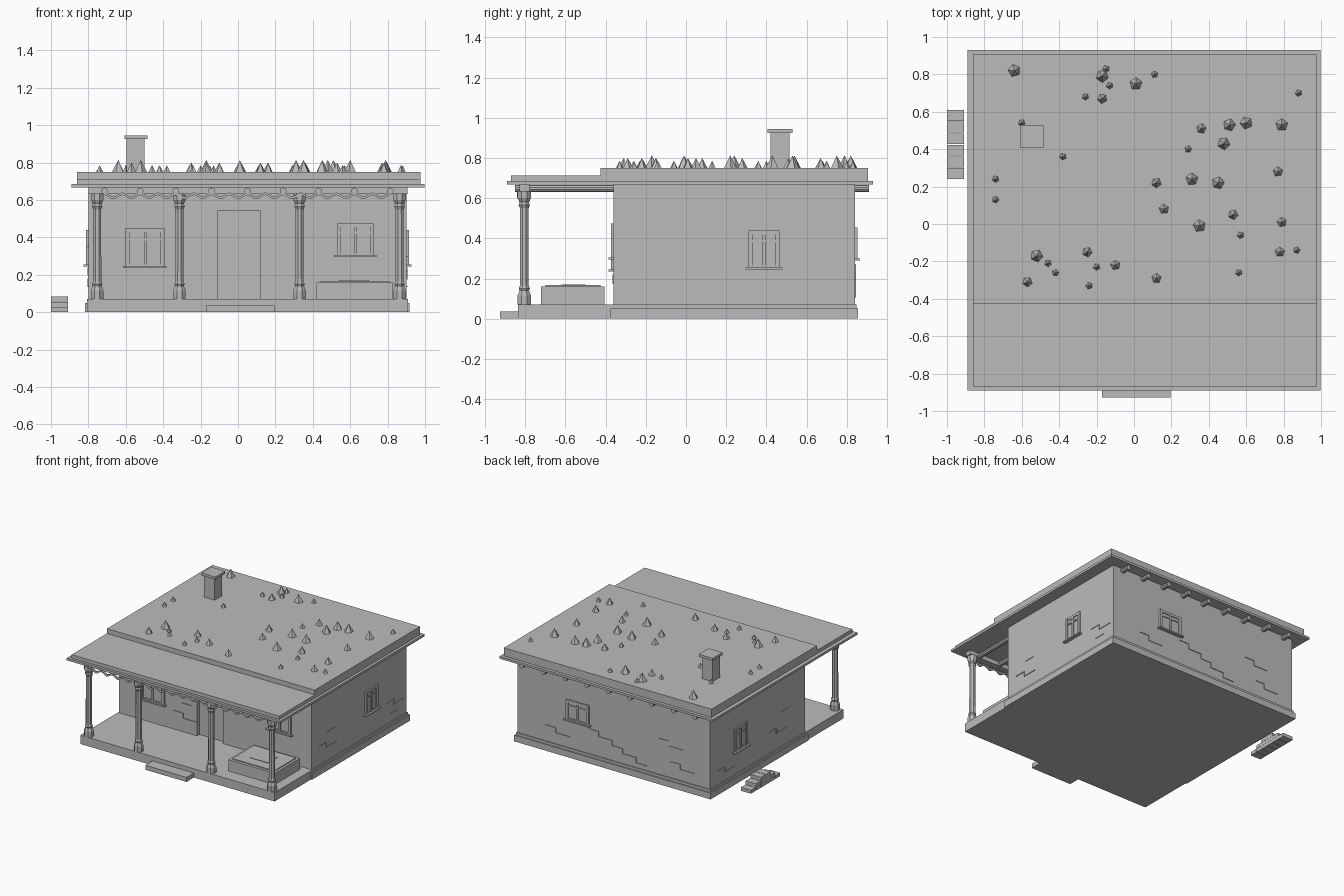
import bpy, bmesh, math, random
from mathutils import Matrix, Vector

random.seed(4)
default = bpy.data.objects.get("Cube")
if default:
    bpy.data.objects.remove(default, do_unlink=True)

clay = bpy.data.materials.new("plain grey")
clay.use_nodes = True
grey = (0.5, 0.5, 0.5, 1)
clay.diffuse_color = grey
clay.node_tree.nodes["Principled BSDF"].inputs["Base Color"].default_value = grey


def add_box(bm, x, y, z):
    """Add a box spanning the three (low, high) ranges."""
    size = Vector((x[1] - x[0], y[1] - y[0], z[1] - z[0]))
    middle = Vector((sum(x), sum(y), sum(z))) / 2
    bmesh.ops.create_cube(bm, size=1, matrix=Matrix.Translation(middle) @ Matrix.Diagonal(size).to_4x4())


def finish(bm, name, location=(0, 0, 0), turn=0):
    mesh = bpy.data.meshes.new(name)
    bm.to_mesh(mesh)
    bm.free()
    mesh.materials.append(clay)
    obj = bpy.data.objects.new(name, mesh)
    obj.location = location
    obj.rotation_euler.z = turn
    bpy.context.collection.objects.link(obj)
    return obj


def box(name, x, y, z):
    bm = bmesh.new()
    add_box(bm, x, y, z)
    return finish(bm, name)


# House body with a recessed doorway
LEFT, RIGHT, FRONT, BACK = -0.8, 0.9, -0.36, 0.84
walls = box("house_walls", (LEFT, RIGHT), (FRONT, BACK), (0, 0.67))
cutter = box("doorway_cutter", (-0.11, 0.12), (FRONT - 0.1, FRONT + 0.03), (0.07, 0.545))
cutter.hide_render = True
cutter.hide_viewport = True
cutter.display_type = 'WIRE'
cut = walls.modifiers.new("doorway", 'BOOLEAN')
cut.operation = 'DIFFERENCE'
cut.solver = 'EXACT'
cut.object = cutter

# Stepped plinth, porch floor and doorstep
for name, gap, top in (("plinth_lower", 0.017, 0.05), ("plinth_upper", 0.008, 0.07)):
    bm = bmesh.new()
    add_box(bm, (LEFT - gap, LEFT), (FRONT - gap, BACK + gap), (0, top))
    add_box(bm, (RIGHT, RIGHT + gap), (FRONT - gap, BACK + gap), (0, top))
    add_box(bm, (LEFT, RIGHT), (BACK, BACK + gap), (0, top))
    finish(bm, name)
box("porch_floor", (LEFT - 0.008, RIGHT + 0.008), (-0.835, FRONT), (0, 0.07))
box("doorstep", (-0.17, 0.195), (-0.927, -0.835), (0, 0.036))

# Roof layers
box("eaves_board", (-0.89, 0.996), (-0.89, 0.93), (0.667, 0.685))
box("main_turf", (-0.86, 0.975), (-0.425, 0.905), (0.685, 0.75))
box("porch_turf", (-0.86, 0.975), (-0.87, -0.425), (0.685, 0.712))

# Chimney
box("chimney_stack", (-0.595, -0.5), (0.42, 0.515), (0.74, 0.925))
box("chimney_cap", (-0.607, -0.484), (0.406, 0.53), (0.925, 0.945))

# Grass tufts, positions in hundredths, grouped by size
TUFTS = {
    (0.034, 0.063): [(-64, 82), (-17, 79), (1, 75), (51, 53), (60, 54), (79, 53), (48, 43),
                     (31, 24), (45, 22), (35, -1), (-52, -17)],
    (0.027, 0.05): [(-17, 67), (36, 51), (12, 22), (16, 8), (53, 5), (79, 1), (77, 28),
                    (78, -15), (12, -29), (-57, -31), (-10, -22), (-25, -15)],
    (0.019, 0.036): [(-15, 83), (-13, 74), (-26, 68), (11, 80), (88, 70), (-60, 54), (29, 40),
                     (-38, 36), (-74, 24), (-74, 13), (57, -6), (87, -14), (56, -26),
                     (-46, -21), (-42, -26), (-20, -23), (-24, -33)],
}
bm = bmesh.new()
for (radius, height), places in TUFTS.items():
    for x, y in places:
        spot = Matrix.Translation((x / 100, y / 100, 0.75 + height / 2))
        spin = Matrix.Rotation(random.uniform(0, math.tau), 4, 'Z')
        bmesh.ops.create_cone(bm, cap_ends=True, segments=5, radius1=radius, radius2=0,
                              depth=height, matrix=spot @ spin)
finish(bm, "grass_tufts")

# Round roof logs running front to back
bm = bmesh.new()
logs = [-0.714 + 0.191 * i for i in range(9)]
for x in logs:
    spot = Matrix.Translation((x, 0.031, 0.648)) @ Matrix.Rotation(math.pi / 2, 4, 'X')
    bmesh.ops.create_cone(bm, cap_ends=True, segments=10, radius1=0.018, radius2=0.018,
                          depth=1.762, matrix=spot)
finish(bm, "roof_logs")

# Porch beam with a hanging wavy trim
box("porch_beam", (LEFT, RIGHT + 0.005), (-0.83, -0.78), (0.633, 0.667))
bm = bmesh.new()
for start, end in zip(logs, logs[1:]):
    previous = None
    for i in range(17):
        t = i / 16
        x = start + (end - start) * t
        z = 0.622 + 0.011 * math.cos(t * 2 * math.tau)
        pair = [bm.verts.new((x, -0.835, z + side)) for side in (0.007, -0.007)]
        if previous:
            bm.faces.new((previous[0], previous[1], pair[1], pair[0]))
        previous = pair
trim = finish(bm, "wavy_trim")
thick = trim.modifiers.new("thickness", 'SOLIDIFY')
thick.thickness = 0.014
thick.offset = 0

# Turned porch posts
PROFILE = [(0.036, 0.07), (0.036, 0.115), (0.026, 0.14), (0.03, 0.15), (0.024, 0.165),
           (0.023, 0.55), (0.03, 0.565), (0.026, 0.58), (0.036, 0.6), (0.036, 0.634)]
for number, x in enumerate((-0.753, -0.313, 0.329, 0.864)):
    bm = bmesh.new()
    rings = []
    for radius, z in PROFILE:
        angles = [math.tau * (k + 0.5) / 8 for k in range(8)]
        rings.append([bm.verts.new((radius * math.cos(a), radius * math.sin(a), z)) for a in angles])
    for low, high in zip(rings, rings[1:]):
        for k in range(8):
            n = (k + 1) % 8
            bm.faces.new((low[k], low[n], high[n], high[k]))
    bm.faces.new(rings[0][::-1])
    bm.faces.new(rings[-1])
    finish(bm, f"porch_post_{number + 1}", (x, -0.805, 0))

# Each wall: ground point at its middle and its turn; local -y points outward
WALLS = {
    "front": ((0.05, FRONT, 0), 0),
    "left": ((RIGHT, 0.24, 0), math.pi / 2),
    "back": ((0.05, BACK, 0), math.pi),
    "right": ((LEFT, 0.24, 0), -math.pi / 2),
}


def window(name, wall, u, width, bottom, top):
    """Casing, mullion, transom and sill around two thin panes."""
    bm = bmesh.new()
    a, b, bar = u - width / 2, u + width / 2, 0.02
    depth = (-0.013, 0.01)
    split = bottom + (top - bottom) * 0.68
    add_box(bm, (a, b), (-0.004, 0.01), (bottom, top))
    for x in (a, b - bar):
        add_box(bm, (x, x + bar), depth, (bottom, top))
    add_box(bm, (u - bar / 3, u + bar / 3), depth, (bottom, top))
    for z, h in ((bottom, bar / 2), (split, bar / 2), (top - bar, bar)):
        add_box(bm, (a + bar, b - bar), (-0.011, 0.01), (z, z + h))
    add_box(bm, (a - 0.015, b + 0.015), (-0.027, 0.01), (bottom - 0.01, bottom))
    finish(bm, name, *WALLS[wall])


window("front_window_right", "front", -0.547, 0.207, 0.245, 0.45)
window("front_window_left", "front", 0.577, 0.195, 0.305, 0.475)
window("left_window", "left", 0.148, 0.155, 0.255, 0.44)
window("back_window", "back", -0.315, 0.2, 0.3, 0.455)
window("right_window", "right", -0.22, 0.16, 0.255, 0.44)


def plaster_edge(bm, u, z, steps):
    """Thin stepped ridge falling along the wall."""
    for i in range(steps):
        length = 0.12 if i % 2 else 0.09
        add_box(bm, (u, u + length), (-0.005, 0.01), (z - 0.005, z))
        if i < steps - 1:
            add_box(bm, (u + length - 0.005, u + length), (-0.005, 0.01), (z - 0.045, z))
        u, z = u + length, z - 0.04


EDGES = {
    "front": [(-0.37, 0.22, 2), (-0.3, 0.3, 1)],
    "left": [(-0.5, 0.22, 2), (-0.4, 0.3, 1), (0.35, 0.24, 2), (0.4, 0.14, 1)],
    "back": [(-0.22, 0.27, 5), (-0.6, 0.2, 2), (0.4, 0.36, 2), (0.5, 0.2, 2)],
    "right": [(-0.5, 0.18, 2), (0.15, 0.24, 2), (0.3, 0.35, 1)],
}
for wall, runs in EDGES.items():
    bm = bmesh.new()
    for run in runs:
        plaster_edge(bm, *run)
    finish(bm, wall + "_plaster_edges", *WALLS[wall])

# Low daybed on the porch
box("daybed_base", (0.42, 0.83), (-0.722, -0.405), (0.07, 0.16))
box("daybed_mat", (0.44, 0.81), (-0.7, -0.425), (0.16, 0.167))
box("daybed_cushion", (0.54, 0.7), (-0.62, -0.5), (0.167, 0.171))

# Stacked firewood beside the house
bm = bmesh.new()
for row, count in enumerate((6, 4, 2)):
    for k in range(count):
        y = 0.425 + (k - (count - 1) / 2) * 0.062
        add_box(bm, (-1, -0.91), (y - 0.029, y + 0.029), (row * 0.028, row * 0.028 + 0.027))
finish(bm, "firewood_stack")
